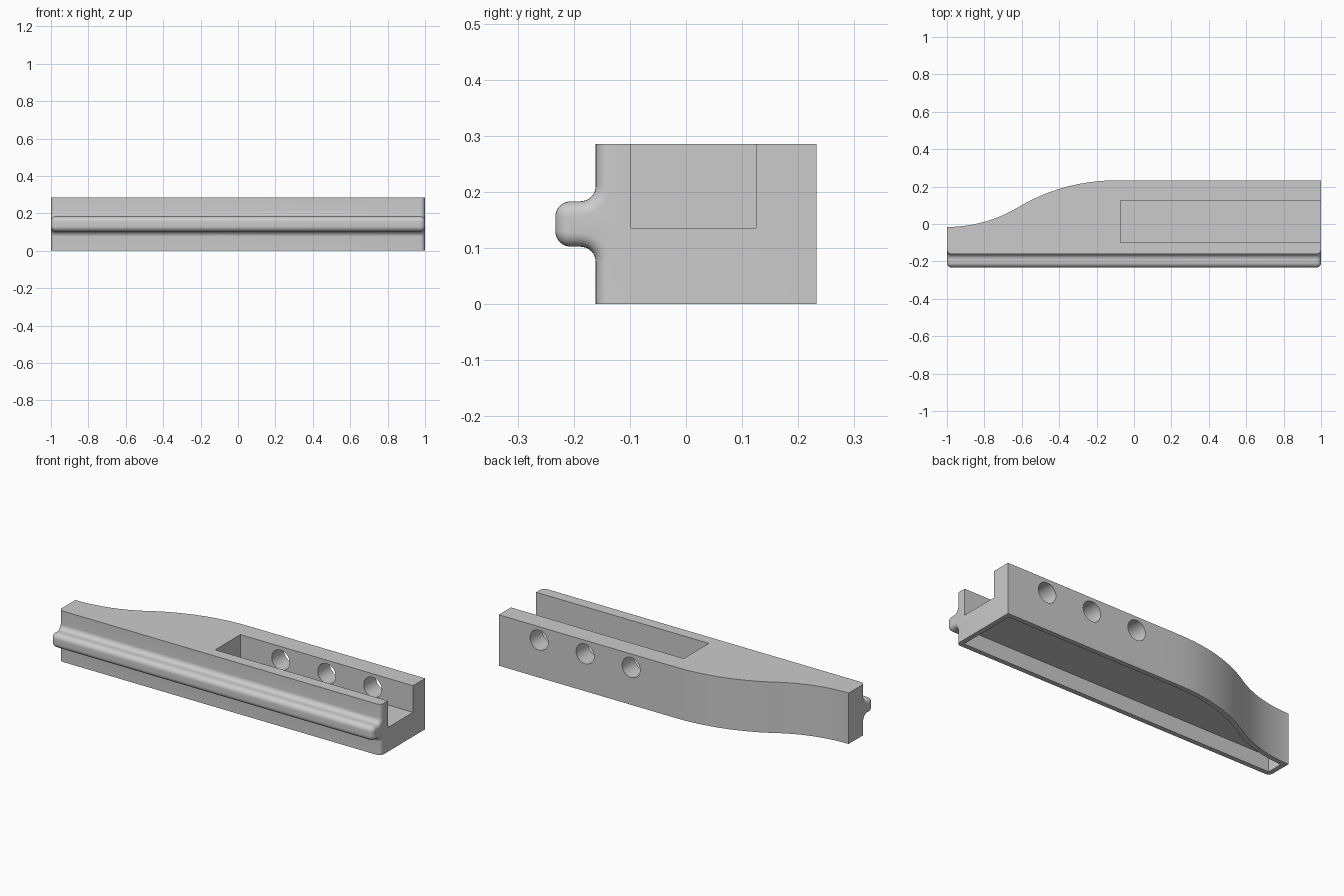
import bpy, bmesh
from math import sin, cos, pi, sqrt, radians

cube = bpy.data.objects.get("Cube")
if cube:
    bpy.data.objects.remove(cube, do_unlink=True)

H = 0.286            # height
FRONT = -0.161       # flat front face
BACK = 0.233         # flat back face
TIP = -0.233         # rail tip
RAIL = 0.0405        # rail half thickness
R_TIP, R_ROOT, R_END = 0.028, 0.027, 0.025
WALL = 0.027
CEILING = 0.086      # depth of the hollow underside

grey = bpy.data.materials.new("grey plastic")
grey.use_nodes = True
grey.diffuse_color = (0.6, 0.6, 0.6, 1)
grey.node_tree.nodes["Principled BSDF"].inputs["Base Color"].default_value = (0.6, 0.6, 0.6, 1)


def back_y(x):
    """Back outline: two tangent arcs running into a straight."""
    if x < -0.6:
        r = 0.742
        return -0.016 + r - sqrt(r * r - (x + 1) ** 2)
    if x < -0.1:
        r = 1.013
        return BACK - r + sqrt(r * r - (x + 0.1) ** 2)
    return BACK


def inner_back_y(x):
    slope = (back_y(x + 0.01) - back_y(x - 0.01)) / 0.02
    return back_y(x) - WALL * sqrt(1 + slope * slope)


def arc(cy, cz, r, a0, a1, n=8):
    angles = [radians(a0 + (a1 - a0) * i / n) for i in range(n + 1)]
    return [(cy + r * cos(a), cz + r * sin(a)) for a in angles]


def section(x, inset):
    """Cross-section with the rounded rail, pulled in by inset."""
    half = arc(TIP + R_TIP, RAIL - R_TIP, R_TIP - inset, 180, 90)
    half += arc(FRONT - R_ROOT, RAIL + R_ROOT, R_ROOT + inset, 270, 360)
    half.append((FRONT + inset, H / 2))
    ring = [(y, -z) for y, z in reversed(half)] + half
    ring += [(back_y(x), H / 2), (back_y(x), -H / 2)]
    return [(x, y, z + H / 2) for y, z in ring]


def mesh_object(name, bm):
    bmesh.ops.recalc_face_normals(bm, faces=bm.faces)
    mesh = bpy.data.meshes.new(name)
    bm.to_mesh(mesh)
    bm.free()
    mesh.materials.append(grey)
    obj = bpy.data.objects.new(name, mesh)
    bpy.context.collection.objects.link(obj)
    return obj


def loft(name, rings):
    bm = bmesh.new()
    loops = [[bm.verts.new(p) for p in ring] for ring in rings]
    for a, b in zip(loops, loops[1:]):
        for i in range(len(a)):
            j = (i + 1) % len(a)
            bm.faces.new((a[i], a[j], b[j], b[i]))
    bm.faces.new(loops[0])
    bm.faces.new(loops[-1])
    return mesh_object(name, bm)


def box(name, x0, x1, y0, y1, z0, z1):
    return loft(name, [[(x, y0, z0), (x, y1, z0), (x, y1, z1), (x, y0, z1)] for x in (x0, x1)])


def cut(target, cutter):
    cutter.hide_render = True
    mod = target.modifiers.new("cut", "BOOLEAN")
    mod.operation = "DIFFERENCE"
    mod.solver = "EXACT"
    mod.object = cutter
    bpy.context.view_layer.objects.active = target
    bpy.ops.object.modifier_apply(modifier=mod.name)
    bpy.data.objects.remove(cutter, do_unlink=True)


# Body with front rail and rounded front ends
turns = [pi / 2 * i / 6 for i in range(7)]
ends = [(-1 + R_END * (1 - cos(t)), R_END * (1 - sin(t))) for t in turns]
curve = [-0.95 + 0.05 * i for i in range(18)]
stations = ends + [(x, 0) for x in curve] + [(-x, d) for x, d in reversed(ends)]
body = loft("rail_block", [section(x, d) for x, d in stations])

# Hollow underside following the back outline
inner = [-1 + WALL] + curve + [1 - WALL]
cut(body, loft("underside_cutter", [
    [(x, FRONT + WALL, -0.1), (x, inner_back_y(x), -0.1),
     (x, inner_back_y(x), CEILING), (x, FRONT + WALL, CEILING)] for x in inner]))

# Open channel in the top
cut(body, box("channel_cutter", -0.073, 1.2, -0.098, 0.125, 0.136, 0.5))

# Three round holes through the back wall
for x in (0.75, 0.464, 0.178):
    rings = [[(x + 0.056 * cos(2 * pi * i / 32), y, 0.21 + 0.056 * sin(2 * pi * i / 32))
              for i in range(32)] for y in (0.05, 0.4)]
    cut(body, loft("hole_cutter", rings))

# Smooth rounded surfaces, sharp edges kept
bpy.ops.object.select_all(action="DESELECT")
body.select_set(True)
bpy.context.view_layer.objects.active = body
bpy.ops.object.shade_smooth_by_angle(angle=radians(30))
